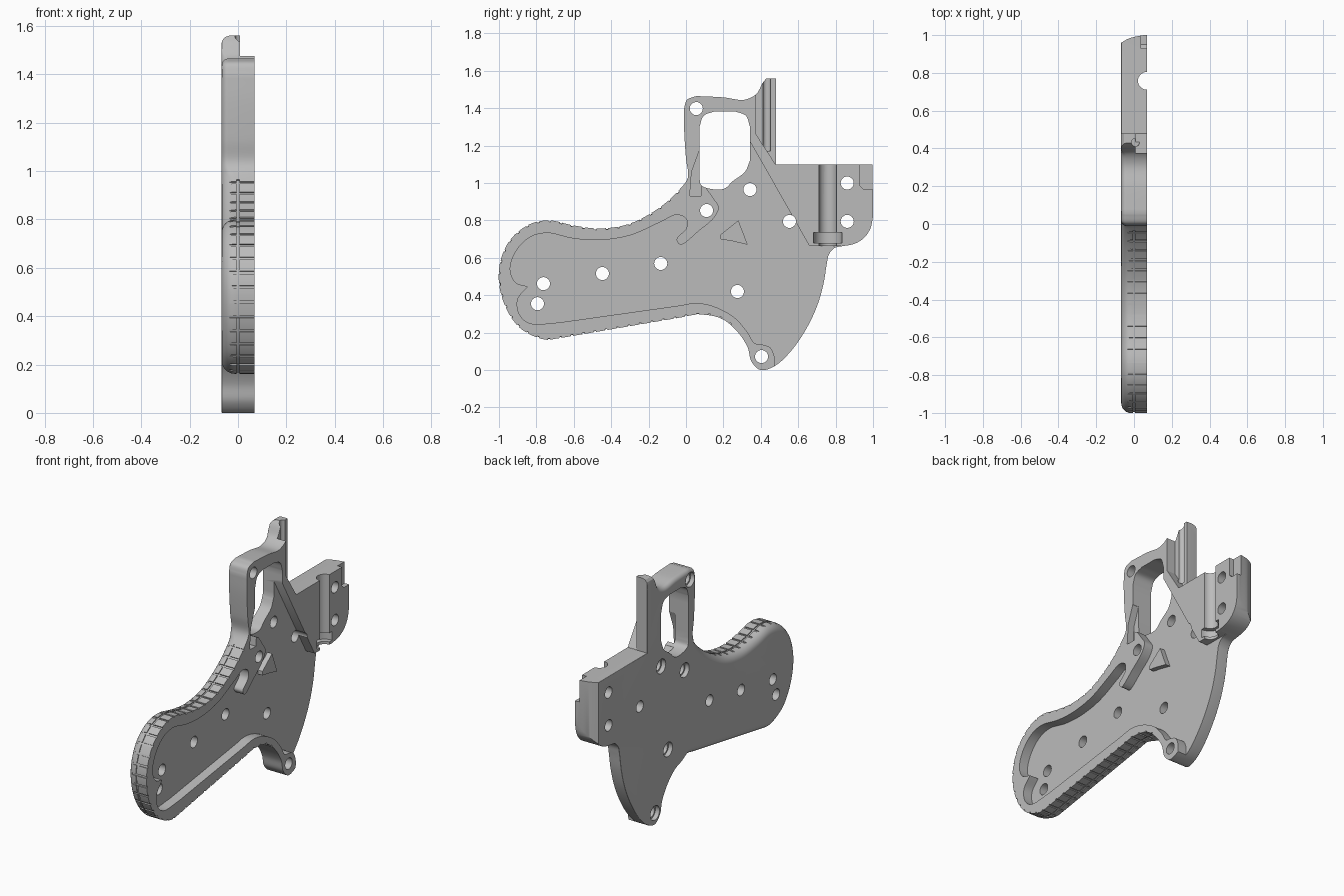
import bpy
import bmesh
import math
from mathutils import Vector, Matrix

default_cube = bpy.data.objects.get("Cube")
if default_cube:
    bpy.data.objects.remove(default_cube, do_unlink=True)

HALF = 0.068      # half thickness of the plate
FLOOR = 0.008     # level of the recessed floor

steel = bpy.data.materials.new("plain grey")
steel.use_nodes = True
steel.diffuse_color = (0.5, 0.5, 0.5, 1)
steel.node_tree.nodes["Principled BSDF"].inputs["Base Color"].default_value = (0.5, 0.5, 0.5, 1)


def curve_through(points, steps=6):
    """Centripetal spline through a run of points, last point left out."""
    pts = [Vector(p) for p in points]
    pts = [2 * pts[0] - pts[1]] + pts + [2 * pts[-1] - pts[-2]]
    result = []
    for a, b, c, d in zip(pts, pts[1:], pts[2:], pts[3:]):
        ta = 0
        tb = ta + math.sqrt((b - a).length)
        tc = tb + math.sqrt((c - b).length)
        td = tc + math.sqrt((d - c).length)

        def mix(p, q, t, tp, tq):
            return p * ((tq - t) / (tq - tp)) + q * ((t - tp) / (tq - tp))

        for i in range(steps):
            t = tb + (tc - tb) * i / steps
            ab, bc, cd = mix(a, b, t, ta, tb), mix(b, c, t, tb, tc), mix(c, d, t, tc, td)
            result.append(mix(mix(ab, bc, t, ta, tc), mix(bc, cd, t, tb, td), t, tb, tc))
    return result


def smooth_outline(*runs):
    return [p for run in runs for p in curve_through(run)]


def make_object(name, bm):
    bmesh.ops.recalc_face_normals(bm, faces=bm.faces)
    mesh = bpy.data.meshes.new(name)
    bm.to_mesh(mesh)
    bm.free()
    mesh.materials.append(steel)
    obj = bpy.data.objects.new(name, mesh)
    bpy.context.collection.objects.link(obj)
    return obj


def loft(bm, rings):
    """Skin between closed rings of points and cap both ends."""
    loops = [[bm.verts.new(p) for p in ring] for ring in rings]
    for low, high in zip(loops, loops[1:]):
        for i in range(len(low)):
            bm.faces.new((low[i - 1], low[i], high[i], high[i - 1]))
    bm.faces.new(loops[0])
    bm.faces.new(loops[-1])


def prisms(name, shapes, x_low, x_high):
    bm = bmesh.new()
    for shape in shapes:
        loft(bm, [[(x, p[0], p[1]) for p in shape] for x in (x_low, x_high)])
    return make_object(name, bm)


def upright_cylinder(name, x, y, z_low, z_high, radius):
    bm = bmesh.new()
    bmesh.ops.create_cone(bm, cap_ends=True, segments=32, radius1=radius, radius2=radius,
                          depth=z_high - z_low,
                          matrix=Matrix.Translation((x, y, (z_low + z_high) / 2)))
    return make_object(name, bm)


def carve(target, cutter):
    cutter.hide_render = True
    modifier = target.modifiers.new("carve", "BOOLEAN")
    modifier.operation = "DIFFERENCE"
    modifier.solver = "EXACT"
    modifier.object = cutter
    bpy.context.view_layer.objects.active = target
    bpy.ops.object.modifier_apply(modifier=modifier.name)
    bpy.data.objects.remove(cutter, do_unlink=True)


# Outer profile, clockwise, as smooth runs meeting at sharp corners
outline = smooth_outline(
    [(-.01, 1.4), (.005, 1.445), (.055, 1.465)],
    [(.055, 1.465), (.2, 1.458), (.31, 1.445), (.375, 1.475), (.41, 1.535), (.43, 1.56)],
    [(.43, 1.56), (.48, 1.56)],
    [(.48, 1.56), (.48, 1.1)],
    [(.48, 1.1), (1, 1.1)],
    [(1, 1.1), (1, .82)],
    [(1, .82), (.985, .755), (.95, .705), (.9, .675), (.84, .663)],
    [(.84, .663), (.795, .653), (.765, .62), (.753, .57), (.735, .46), (.7, .34), (.64, .215),
     (.56, .1), (.475, .022), (.4, 0), (.35, .045), (.33, .12), (.275, .205), (.19, .275),
     (.07, .297), (-.035, .28)],
    [(-.035, .28), (-.68, .17)],
    [(-.68, .17), (-.755, .163), (-.89, .227), (-.98, .375), (-1, .54), (-.945, .69),
     (-.835, .78), (-.73, .8), (-.6, .773), (-.46, .757), (-.3, .783), (-.14, .87),
     (-.035, .965), (.01, 1.03), (0, 1.13), (-.01, 1.29), (-.01, 1.4)])
count = len(outline)


def inward(i):
    along = (outline[(i + 1) % count] - outline[i - 1]).normalized()
    return Vector((along.y, -along.x))


# Edge rounding on the outer side: wide on the grip and guard, nearly sharp elsewhere
def rounding(p):
    if p.x < 0.1 and 0.15 < p.y < 1:
        return 0.055
    return 0.028 if p.y > 1 and p.x < 0.38 else 0.004


radii = [rounding(p) for p in outline]
for _ in range(2):
    radii = [(radii[i - 1] + radii[i] + radii[(i + 1) % count]) / 3 for i in range(count)]

# Main plate
rings = [[(HALF, p.x, p.y) for p in outline]]
for step in range(7):
    angle = step / 6 * math.pi / 2
    ring = []
    for i, p in enumerate(outline):
        q = p + inward(i) * radii[i] * (1 - math.cos(angle))
        ring.append((-HALF + radii[i] * (1 - math.sin(angle)), q.x, q.y))
    rings.append(ring)
body = bmesh.new()
loft(body, rings)
frame = make_object("frame_plate", body)

# Recessed floor with raised rim, arm and lower boss
recess = smooth_outline(
    [(.473, .02), (.473, .07), (.45, .12), (.41, .136), (.365, .145), (.33, .2), (.26, .28),
     (.15, .34), (.055, .358), (-.035, .345)],
    [(-.035, .345), (-.68, .254)],
    [(-.68, .254), (-.835, .25), (-.89, .297), (-.9, .377), (-.845, .447)],
    [(-.845, .447), (-.91, .468), (-.94, .537), (-.91, .634), (-.835, .71), (-.745, .733),
     (-.6, .703), (-.46, .695), (-.3, .72), (-.14, .79), (-.05, .83), (0, .81), (.003, .76),
     (-.05, .7), (-.03, .67), (.07, .745), (.15, .815), (.175, .87), (.145, .92), (.1, .985)])
recess += [(.12, 1.03), (.12, 1.2), (.335, 1.235), (.66, .663), (.835, .662), (.9, .6),
           (.9, -.1), (.473, -.1)]
carve(frame, prisms("recess_cutter", [recess], FLOOR, 0.2))

# Finger window
window = smooth_outline(
    [(.072, 1.3), (.095, 1.36), (.15, 1.382)],
    [(.15, 1.382), (.265, 1.382)],
    [(.265, 1.382), (.32, 1.36), (.342, 1.3)],
    [(.342, 1.3), (.342, 1.12)],
    [(.342, 1.12), (.315, 1.06), (.25, 1.01), (.205, .97), (.125, .97), (.08, .99), (.072, 1.03)],
    [(.072, 1.03), (.072, 1.3)])
carve(frame, prisms("window_cutter", [window], -0.2, 0.2))

# Stepped tang above the block, with its round groove and rounded outer top
carve(frame, prisms("tang_cutter", [[(.375, 1.7), (.6, 1.7), (.6, 1.101), (.478, 1.101),
                                     (.375, 1.26)]], FLOOR, 0.2))
carve(frame, upright_cylinder("tang_groove_cutter", FLOOR, 0.432, 1.17, 1.7, 0.021))
tang_top = prisms("tang_top_cutter", [[(.07, 1.52), (.065, 1.54), (.054, 1.554), (.03, 1.562),
                                       (.03, 1.7), (.2, 1.7), (.2, 1.52)]], 0.36, 0.6)
tang_top.rotation_euler.z = math.pi / 2
carve(frame, tang_top)

# Pin channel with its wider seat
carve(frame, upright_cylinder("channel_cutter", HALF, 0.758, 0.6, 1.2, 0.047))
carve(frame, upright_cylinder("seat_cutter", HALF, 0.758, 0.68, 0.735, 0.076))

# Slanted pocket beside the window
carve(frame, prisms("pocket_cutter", [[(.02, .93), (.08, .93), (.085, 1), (.085, 1.17),
                                       (.07, 1.17), (.03, 1.06)]], 0.025, 0.2))

# Corner notch and the gently curved back end
carve(frame, prisms("notch_cutter", [[(.93, 1.2), (1.1, 1.2), (1.1, .965), (.95, .965),
                                      (.93, .985)]], 0.038, 0.2))
back_curve = curve_through([(.958, .071), (.983, .025), (.996, -.03), (1.003, -.067)])
back_end = prisms("back_end_cutter", [back_curve + [(1.003, -.067), (1.1, -.067),
                                                    (1.1, .09), (.95, .09)]], 0.6, 1.2)
back_end.rotation_euler.y = -math.pi / 2
carve(frame, back_end)

# Screw holes, the first five with a wider mouth on the outer side
hole_centres = [(.055, 1.398), (.342, .965), (.11, .853), (.275, .42), (.404, .072), (.553, .795),
                (.862, 1), (.862, .795), (-.135, .57), (-.447, .516), (-.762, .462), (-.794, .355)]


def circles(centres, radius):
    turns = [k * math.tau / 24 for k in range(24)]
    return [[(y + radius * math.cos(t), z + radius * math.sin(t)) for t in turns]
            for y, z in centres]


carve(frame, prisms("hole_cutter", circles(hole_centres, 0.035), -0.2, 0.2))
carve(frame, prisms("mouth_cutter", circles(hole_centres[:5], 0.045), -0.2, -0.04))

# Crosshatched grip edge: one lengthwise groove and evenly spaced cross grooves
grip = [i for i, p in enumerate(outline) if p.x < 0.24 and p.y < 0.97]
lengthwise = [outline[i] + inward(i) * 0.006 for i in grip]
lengthwise += [outline[i] - inward(i) * 0.01 for i in reversed(grip)]
carve(frame, prisms("long_groove_cutter", [lengthwise], -0.006, 0.006))

cross_grooves = []
travelled, spacing = 0, 0.062
for i in grip[:-1]:
    start, end = outline[i], outline[i + 1]
    length = (end - start).length
    while travelled < length:
        centre = start.lerp(end, travelled / length)
        along = (end - start).normalized() * 0.006
        normal = Vector((along.y, -along.x)).normalized() * 0.007
        cross_grooves.append([centre - along - normal, centre + along - normal,
                              centre + along + normal, centre - along + normal])
        travelled += spacing
    travelled -= length
carve(frame, prisms("cross_groove_cutter", cross_grooves, -0.035, 0.2))

# Wedge post on the floor
post = prisms("wedge_post", [[(.185, .725), (.28, .8), (.33, .67), (.245, .69), (.185, .7)]],
              FLOOR - 0.01, 0.04)

for part in (frame, post):
    bpy.ops.object.select_all(action="DESELECT")
    part.select_set(True)
    bpy.context.view_layer.objects.active = part
    bpy.ops.object.shade_smooth_by_angle(angle=math.radians(30))
